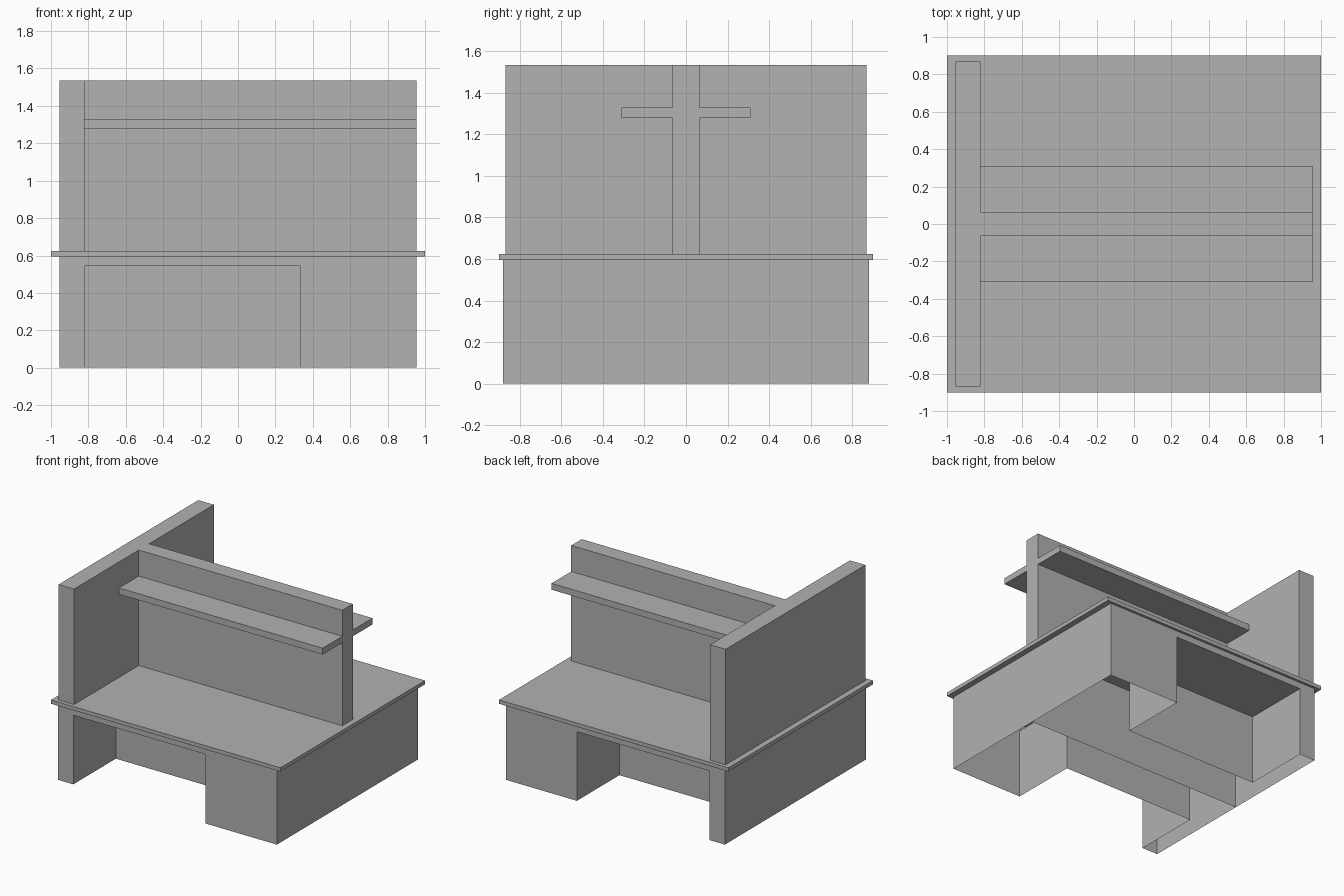
import bpy, bmesh
from mathutils import Matrix, Vector

if "Cube" in bpy.data.objects:
    bpy.data.objects.remove(bpy.data.objects["Cube"], do_unlink=True)

grey = bpy.data.materials.new("mid grey")
grey.use_nodes = True
colour = (0.445, 0.445, 0.445, 1)
grey.diffuse_color = colour
grey.node_tree.nodes["Principled BSDF"].inputs["Base Color"].default_value = colour

SIDE = 0.955       # outer half width of base and screens
INNER = -0.82      # inner face of the side panel
TABLE_Z, TOP_Z = 0.595, 0.625


def finish(name, bm):
    bmesh.ops.recalc_face_normals(bm, faces=bm.faces)
    mesh = bpy.data.meshes.new(name)
    bm.to_mesh(mesh)
    bm.free()
    mesh.materials.append(grey)
    obj = bpy.data.objects.new(name, mesh)
    bpy.context.scene.collection.objects.link(obj)
    return obj


def box(name, xs, ys, zs):
    """Box given by its range on each axis."""
    bm = bmesh.new()
    low, high = (Vector(f(r) for r in (xs, ys, zs)) for f in (min, max))
    size = Matrix.Diagonal((high - low).to_4d())
    bmesh.ops.create_cube(bm, size=1,
                          matrix=Matrix.Translation((low + high) / 2) @ size)
    return finish(name, bm)


# Two back-to-back base shells, each with a knee recess and an open underside
for name, s in (("front_base", -1), ("back_base", 1)):
    base = box(name, (-SIDE, SIDE), (0, s * 0.88), (0, TABLE_Z))
    cutter = box("knee_cutter", (INNER, 0.335), (s * 0.35, s), (-0.1, 0.545))
    cutter.hide_render = True
    cut = base.modifiers.new("knee_recess", 'BOOLEAN')
    cut.object, cut.solver = cutter, 'EXACT'
    bpy.context.view_layer.objects.active = base
    bpy.ops.object.modifier_apply(modifier=cut.name)
    bpy.data.objects.remove(cutter, do_unlink=True)
    bm = bmesh.new()
    bm.from_mesh(base.data)
    under = [f for f in bm.faces if f.calc_center_median().z < 0.01]
    bmesh.ops.delete(bm, geom=under, context='FACES')
    bm.to_mesh(base.data)
    bm.free()

# Worktop and tall side screen
box("worktop", (-1, 1), (-0.9, 0.9), (TABLE_Z, TOP_Z))
box("side_screen", (-SIDE, INNER), (-0.87, 0.87), (TOP_Z, 1.535))

# Centre divider with a shelf on each face: a cross profile swept along x
half = [(0.065, TOP_Z), (0.065, 1.28), (0.31, 1.28),
        (0.31, 1.33), (0.065, 1.33), (0.065, 1.535)]
profile = half + [(-y, z) for y, z in reversed(half)]
bm = bmesh.new()
end = bm.faces.new([bm.verts.new((INNER, y, z)) for y, z in profile])
swept = bmesh.ops.extrude_face_region(bm, geom=[end], use_keep_orig=True)
moved = [v for v in swept["geom"] if isinstance(v, bmesh.types.BMVert)]
bmesh.ops.translate(bm, verts=moved, vec=(SIDE - INNER, 0, 0))
finish("divider_with_shelves", bm)
